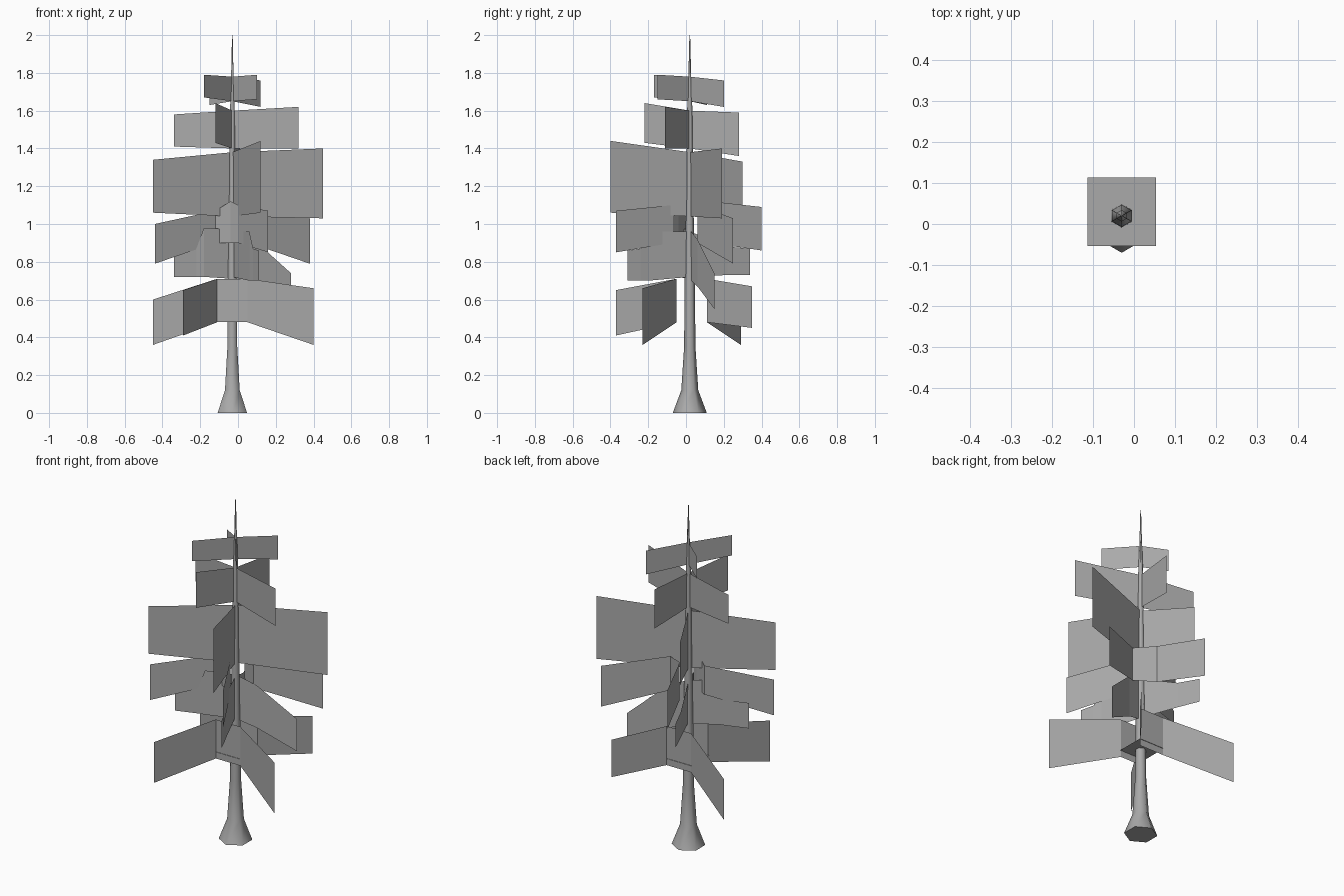
import bpy
import bmesh
import math

cube = bpy.data.objects.get("Cube")
if cube:
    bpy.data.objects.remove(cube, do_unlink=True)

# One flat grey for the whole tree
GREY = (.4, .4, .4, 1)
material = bpy.data.materials.new("plain grey")
material.use_nodes = True
material.diffuse_color = GREY
shader = material.node_tree.nodes["Principled BSDF"]
shader.inputs["Base Color"].default_value = GREY
shader.inputs["Roughness"].default_value = .8

TRUNK_X, TRUNK_Y = -.03, .02


def add_object(name, bm):
    """Turn a bmesh into a named, coloured object."""
    mesh = bpy.data.meshes.new(name)
    bm.to_mesh(mesh)
    bm.free()
    mesh.materials.append(material)
    obj = bpy.data.objects.new(name, mesh)
    bpy.context.collection.objects.link(obj)
    return obj


def add_card(name, path):
    """Upright sheet along a path of (x, y, bottom, top) stations."""
    bm = bmesh.new()
    columns = [(bm.verts.new((x, y, low)), bm.verts.new((x, y, high)))
               for x, y, low, high in path]
    for (low_a, high_a), (low_b, high_b) in zip(columns, columns[1:]):
        bm.faces.new((low_a, low_b, high_b, high_a))
    return add_object(name, bm)


def add_crossing(name, low, high, first_pair, second_pair):
    """Two sheets that cross at the trunk; low and high are heights there."""
    middle = (TRUNK_X, TRUNK_Y, low, high)
    for label, (start, end) in (("a", first_pair), ("b", second_pair)):
        add_card(f"{name}_{label}", [start, middle, end])


def add_trunk(name, profile):
    """Six-sided tapering trunk from (radius, height) rings."""
    bm = bmesh.new()
    rings = []
    for radius, height in profile:
        ring = []
        for side in range(6):
            angle = math.radians(60 * side + 30)
            ring.append(bm.verts.new((TRUNK_X + radius * math.cos(angle),
                                      TRUNK_Y + radius * math.sin(angle),
                                      height)))
        rings.append(ring)
    for lower, upper in zip(rings, rings[1:]):
        for i in range(6):
            j = (i + 1) % 6
            bm.faces.new((lower[i], lower[j], upper[j], upper[i]))
    bm.faces.new(list(reversed(rings[0])))
    bm.faces.new(rings[-1])
    for face in bm.faces:
        face.smooth = len(face.verts) == 4
    return add_object(name, bm)


# Trunk
add_trunk("trunk", [(.09, 0), (.045, .12), (.03, .35), (.027, .7),
                    (.018, 1.2), (.014, 1.6), (.007, 1.8), (.002, 2)])

# Lowest boughs: front and back sheets bent at the corners of a square
add_card("lowest_bough_front", [
    (-.29, -.37, .41, .65),
    (-.11, -.05, .48, .71),
    (.05, -.05, .48, .71),
    (.4, -.23, .36, .66)])
add_card("lowest_bough_back", [
    (-.45, .29, .36, .6),
    (-.11, .11, .48, .71),
    (.05, .11, .48, .71),
    (.24, .35, .45, .67)])

# Flat square collar inside the lowest boughs
bm = bmesh.new()
half = .083
collar_corners = [(-half, -half), (half, -half), (half, half), (-half, half)]
bm.faces.new([bm.verts.new((TRUNK_X + x, TRUNK_Y + y + .01, .52))
              for x, y in collar_corners])
add_object("bough_collar", bm)

# Second boughs: crossing sheets with a raised part near the trunk
add_card("second_bough_a", [
    (-.34, -.1, .72, .87),
    (-.22, -.06, .72, .87),
    (-.18, -.05, .72, .98),
    (TRUNK_X, TRUNK_Y, .71, .97),
    (.08, .06, .67, .92),
    (.28, .15, .55, .74)])
add_card("second_bough_b", [
    (.11, -.31, .7, .86),
    (.08, -.24, .7, .87),
    (.06, -.2, .7, .96),
    (TRUNK_X, TRUNK_Y, .72, .96),
    (-.12, .22, .73, .88),
    (-.17, .34, .73, .87)])

# Third boughs: like the lowest pair, on a turned square
add_card("third_bough_front", [
    (-.44, -.19, .79, 1),
    (-.12, 0, .9, 1.07),
    (-.04, -.04, .9, 1.12),
    (0, -.07, .9, 1.1),
    (.16, -.37, .85, 1.07)])
add_card("third_bough_back", [
    (-.16, .4, .86, 1.09),
    (-.05, .13, .9, 1.12),
    (.06, .06, .9, 1.1),
    (.38, .25, .79, 1.03)])

# Upper boughs: pairs of crossing sheets
add_crossing("fourth_bough", 1.04, 1.38,
             [(-.45, -.19, 1.06, 1.34), (.45, .19, 1.03, 1.4)],
             [(.12, -.4, 1.06, 1.44), (-.17, .3, 1.08, 1.33)])
add_crossing("fifth_bough", 1.4, 1.6,
             [(-.34, .09, 1.41, 1.58), (.32, -.11, 1.4, 1.62)],
             [(-.12, -.22, 1.43, 1.64), (.01, .28, 1.36, 1.59)])
add_crossing("top_bough", 1.65, 1.78,
             [(-.18, -.17, 1.67, 1.79), (.12, .2, 1.62, 1.76)],
             [(.1, -.15, 1.66, 1.79), (-.15, .11, 1.63, 1.76)])
